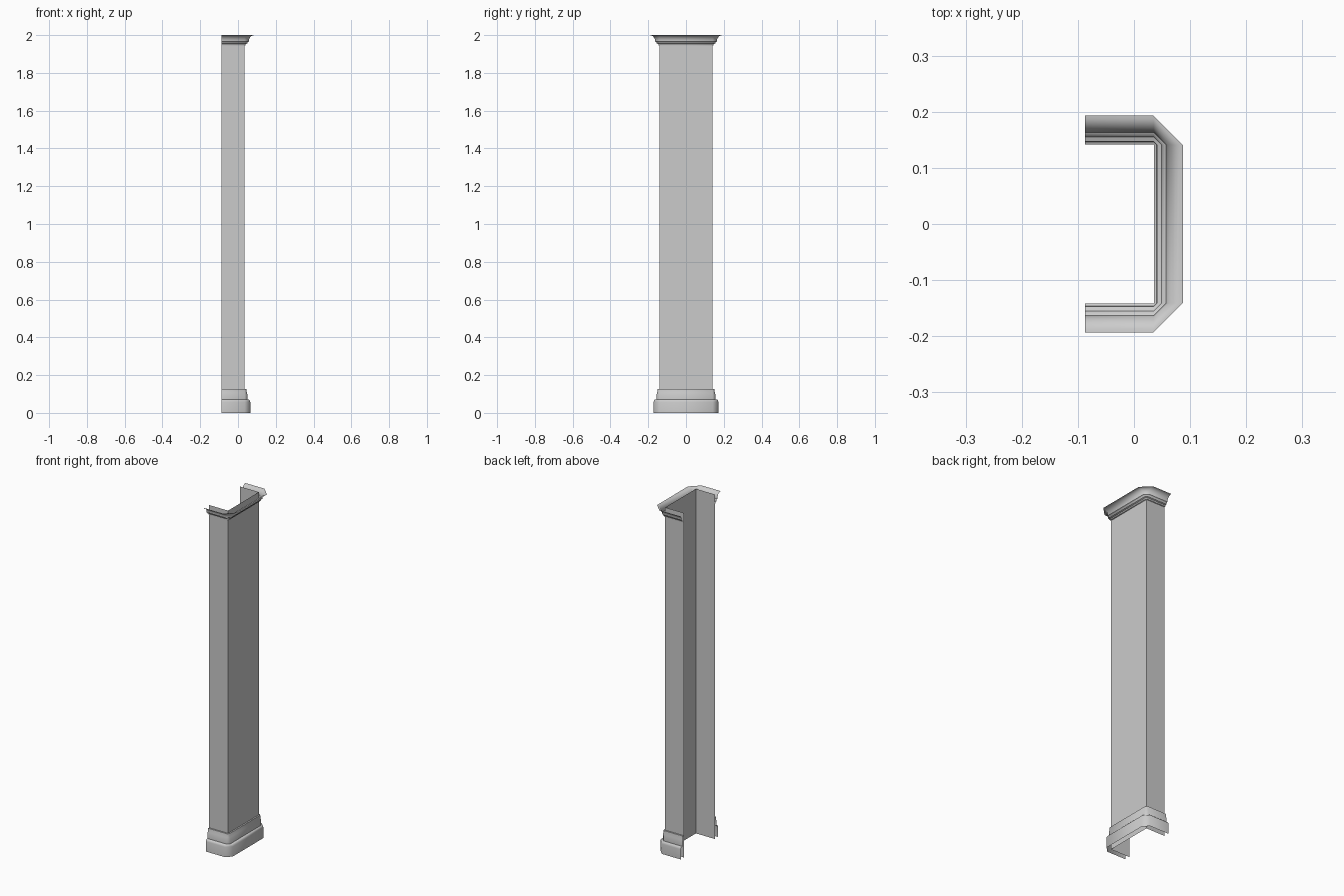
import bpy
import math

cube = bpy.data.objects.get("Cube")
if cube:
    bpy.data.objects.remove(cube, do_unlink=True)

BACK, FACE, SIDE = -0.087, 0.035, 0.141   # wall line, front face, half width

stone = bpy.data.materials.new("grey stone")
stone.use_nodes = True
grey = (0.6, 0.6, 0.6, 1)
stone.diffuse_color = grey
stone.node_tree.nodes["Principled BSDF"].inputs["Base Color"].default_value = grey


def u_path(d):
    """Three-sided plan, pushed out by d with chamfered corners."""
    half = [(BACK, -SIDE - d), (FACE, -SIDE - d), (FACE + d, -SIDE)]
    if d == 0:
        half.pop()
    mirrored = [(x, -y) for x, y in reversed(half)]
    return half + (mirrored[1:] if d == 0 else mirrored)


def sheet(name, rows):
    """Open surface skinned between equal-length rows of points."""
    n = len(rows[0])
    verts = [p for row in rows for p in row]
    faces = [(r * n + i, r * n + i + 1, (r + 1) * n + i + 1, (r + 1) * n + i)
             for r in range(len(rows) - 1) for i in range(n - 1)]
    mesh = bpy.data.meshes.new(name)
    mesh.from_pydata(verts, [], faces)
    mesh.materials.append(stone)
    obj = bpy.data.objects.new(name, mesh)
    bpy.context.collection.objects.link(obj)
    bpy.ops.object.select_all(action='DESELECT')
    obj.select_set(True)
    bpy.context.view_layer.objects.active = obj
    bpy.ops.object.shade_smooth_by_angle(angle=math.radians(50))
    return obj


def moulding(name, profile):
    """Sweep an (offset, height) profile round the plan."""
    return sheet(name, [[(x, y, z) for x, y in u_path(d)] for d, z in profile])


# Shaft: three plain walls, open at the back
corners = [(BACK, -SIDE), (FACE, -SIDE), (FACE, SIDE), (BACK, SIDE)]
sheet("shaft", [[(x, y, z) for x, y in corners] for z in (0, 2)])

# Base: plinth block with a stepped band above
moulding("base_moulding", [
    (0.030, 0), (0.030, 0.058), (0.028, 0.066), (0.024, 0.070),
    (0.015, 0.070), (0.015, 0.095), (0.012, 0.106), (0.009, 0.127),
    (0.0005, 0.127)])

# Crown: small fillets, then a cove flaring out to a thin lip
cove = [(0.022 + 0.030 * (1 - math.cos(a)), 1.966 + 0.034 * math.sin(a))
        for a in (math.pi / 2 * i / 8 for i in range(9))]
moulding("crown_moulding", [
    (0.0005, 1.944), (0.005, 1.946), (0.006, 1.953),
    (0.014, 1.956), (0.016, 1.963)] + cove)
